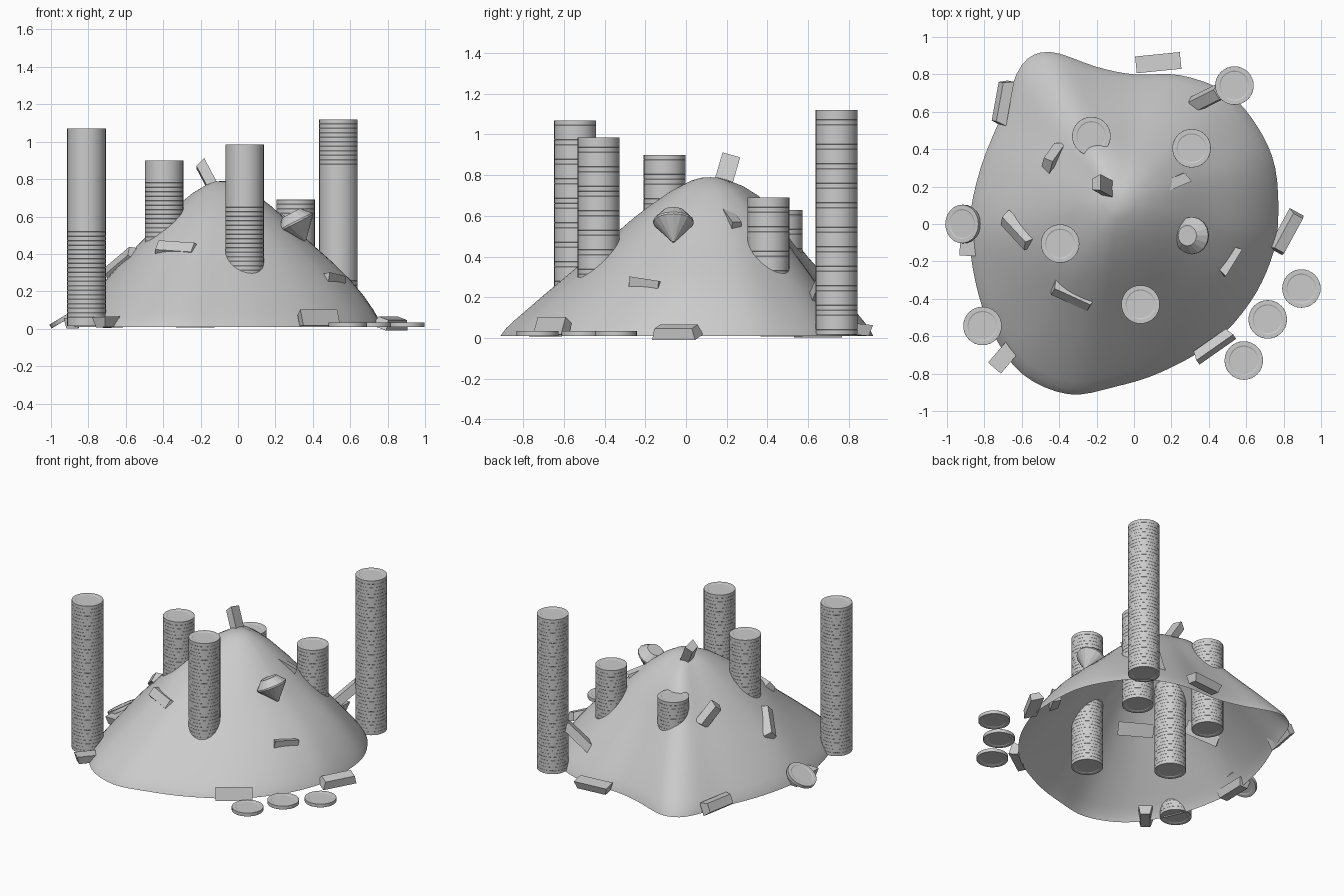
import bpy, bmesh, math
from mathutils import Vector, Matrix

if "Cube" in bpy.data.objects:
    bpy.data.objects.remove(bpy.data.objects["Cube"])

COIN_R, COIN_H = 0.103, 0.024
PEAK = Vector((-0.08, 0.12))


def finish(bm, name, matrix=None, smooth=None):
    bmesh.ops.recalc_face_normals(bm, faces=bm.faces)
    me = bpy.data.meshes.new(name)
    bm.to_mesh(me)
    bm.free()
    ob = bpy.data.objects.new(name, me)
    bpy.context.collection.objects.link(ob)
    if matrix:
        ob.matrix_world = matrix
    if smooth:
        bpy.ops.object.select_all(action='DESELECT')
        bpy.context.view_layer.objects.active = ob
        ob.select_set(True)
        bpy.ops.object.shade_smooth_by_angle(angle=math.radians(smooth))
    return ob


def frame(center, axis, up):
    x = Vector(axis).normalized()
    y = Vector(up).cross(x).normalized()
    z = x.cross(y)
    m = Matrix((x, y, z)).transposed().to_4x4()
    m.translation = Vector(center)
    return m


def lathe(bm, profile, sides, z0=0.0):
    """Closed turned solid: rings from profile, capped at both ends."""
    rings = [[bm.verts.new((r * math.cos(2 * math.pi * i / sides),
                            r * math.sin(2 * math.pi * i / sides), z + z0))
              for i in range(sides)] for r, z in profile]
    for a, b in zip(rings, rings[1:]):
        for i in range(sides):
            j = (i + 1) % sides
            bm.faces.new((a[i], a[j], b[j], b[i]))
    bm.faces.new(rings[0][::-1])
    bm.faces.new(rings[-1])


# Coin with raised rim and recessed faces
coin_half = [(0.074, 0.003), (0.08, 0.0), (0.1025, 0.0), (COIN_R, 0.0006)]
coin_profile = coin_half + [(r, COIN_H - z) for r, z in reversed(coin_half)]


def coins(name, count, matrix):
    bm = bmesh.new()
    for k in range(count):
        lathe(bm, coin_profile, 32, k * COIN_H)
    return finish(bm, name, matrix, 25)


# Mound: hollow shell swept from an uneven outline up to the peak
outline = [(.77, 0), (.755, .3), (.66, .52), (.5, .7), (.25, .795), (0, .8), (-.2, .84),
           (-.45, .92), (-.6, .85), (-.7, .6), (-.82, .3), (-.88, 0), (-.85, -.3),
           (-.76, -.57), (-.6, -.8), (-.35, -.91), (-.1, -.87), (.15, -.79), (.43, -.63),
           (.62, -.42), (.73, -.2)]
slope = [(.05, .787), (.1, .773), (.2, .723), (.3, .655), (.4, .577), (.5, .488), (.6, .398),
         (.7, .308), (.8, .218), (.88, .142), (.94, .085), (.975, .048), (.993, .022), (1, .01)]


def smooth_loop(points, steps):
    pts = [Vector(p) for p in points]
    n, out = len(pts), []
    for i in range(n):
        a, b, c, d = (pts[(i + k) % n] for k in (-1, 0, 1, 2))
        for s in range(steps):
            t = s / steps
            out.append(0.5 * (2 * b + (c - a) * t + (2 * a - 5 * b + 4 * c - d) * t ** 2
                              + (3 * b - a - 3 * c + d) * t ** 3))
    return out


def swell(q):
    """Gentle local bulges on the slope."""
    return sum(h * math.exp(-((q.x - x) ** 2 + (q.y - y) ** 2) / (2 * s * s))
               for x, y, h, s in [(-.14, .37, .045, .1), (-.42, -.22, .02, .12),
                                  (.6, .02, .035, .14), (.58, .3, .03, .14),
                                  (-.68, -.05, .025, .14), (.48, -.25, .02, .14)])


bm = bmesh.new()
loop = [p - PEAK for p in smooth_loop(outline, 4)]
mean = sum(p.length for p in loop) / len(loop)
top = bm.verts.new((*PEAK, 0.79))
prev = None
for t, z in slope:
    k = 0.5 + 0.5 * t
    fade = min(1, 4 * t, (1 - t) * 12)
    ring = []
    for p in loop:
        q = PEAK + p.normalized() * t * (p.length * k + mean * (1 - k))
        ring.append(bm.verts.new((q.x, q.y, z + swell(q) * fade)))
    for i in range(len(ring)):
        j = (i + 1) % len(ring)
        if prev:
            bm.faces.new((prev[i], ring[i], ring[j], prev[j]))
        else:
            bm.faces.new((top, ring[i], ring[j]))
    prev = ring
finish(bm, "mound", None, 60)

# Coin stacks standing at ground level
stacks = [(-.81, -.545, 1.07), (-.395, -.105, .90), (.035, -.43, .985),
          (.537, .74, 1.12), (.308, .405, .69), (-.228, .47, .63)]
for i, (x, y, h) in enumerate(stacks):
    n = round((h - 0.015) / COIN_H)
    coins(f"coin_stack_{i + 1}", n, Matrix.Translation((x, y, h - n * COIN_H)))

# Loose coins on the ground and one leaning on the mound
for i, (x, y) in enumerate([(.895, -.345), (.715, -.51), (.587, -.73)]):
    coins(f"loose_coin_{i + 1}", 1, Matrix.Translation((x, y, .01)))
coins("leaning_coin", 1, frame((-.908, 0, .054), (.86, 0, .51), (-.51, 0, .86)))


# Tapered metal bars: centre, long axis, up direction
def bar(name, center, axis, up, length=0.24):
    bm = bmesh.new()
    bmesh.ops.create_cube(bm, size=1)
    for v in bm.verts:
        high = v.co.z > 0
        v.co = Vector((v.co.x * (length - (0.03 if high else 0)),
                       v.co.y * (0.062 if high else 0.09), v.co.z * 0.055))
    return finish(bm, name, frame(center, axis, up))


bars = [
    ((.13, .86, .04), (1, .1, 0), (0, -.1, -1)),
    ((.39, .67, .26), (.5, .25, .55), (-.4, -.3, .6)),
    ((-.705, .65, .055), (.04, .22, 0), (-.9, .1, .4)),
    ((-.15, .19, .785), (-.45, .25, .85), (-.9, -.1, -.4)),
    ((-.33, -.385, .425), (.22, -.1, -.015), (-.25, -.75, .6)),
    ((-.625, -.04, .35), (.13, -.14, .11), (-.7, -.4, .5)),
    ((-.435, .36, .505), (-.07, -.1, .14), (-.8, .3, -.1)),
    ((.205, .22, .575), (.12, .05, -.07), (-.35, .9, .1)),
    ((.505, -.195, .25), (.08, .13, -.02), (-.8, .5, .1)),
    ((.82, -.045, .03), (.12, .22, 0), (.3, -.15, 1)),
    ((.425, -.65, .052), (.2, .14, 0), (-.5, .75, -.3)),
    ((-.68, -.695, .035), (.13, .15, .0), (.05, 0, -1)),
    ((-.885, -.05, .03), (.02, 1, 0), (0, 0, -1)),
]
for i, (c, a, u) in enumerate(bars):
    bar(f"metal_bar_{i + 1}", c, a, u, {6: .18, 7: .18, 8: .17, 11: .2}.get(i, .24))

# Cut gem half sunk in the slope
bm = bmesh.new()
lathe(bm, [(.006, -.11), (.1, -.005), (.1, .005), (.055, .055)], 16)
finish(bm, "gem", frame((.31, -.062, .57), (.89, 0, .45), (-.45, 0, .89)))
